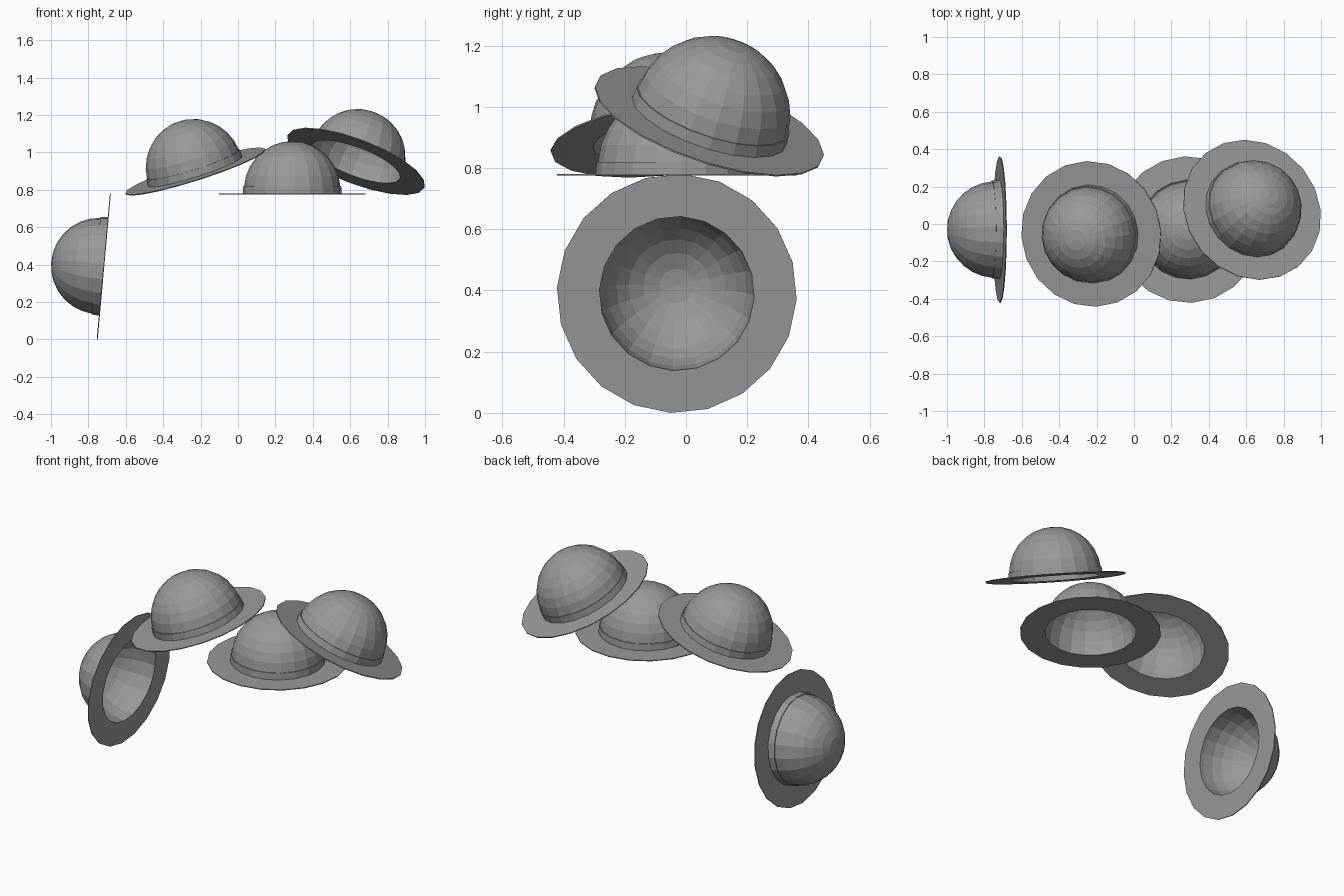
import bpy
import bmesh
import math
from mathutils import Matrix, Vector

SIDES = 20
BRIM_R, BAND_R, DOME_R, INNER_R = 0.392, 0.265, 0.258, 0.253
THICK, BAND_H, DOME_Z = 0.005, 0.045, 0.027

cube = bpy.data.objects.get("Cube")
if cube:
    bpy.data.objects.remove(cube)

grey = bpy.data.materials.new("mid grey felt")
grey.use_nodes = True
colour = (0.32, 0.32, 0.32, 1)
grey.diffuse_color = colour
grey.node_tree.nodes["Principled BSDF"].inputs["Base Color"].default_value = colour


def dome_arc(radius, start, steps=7):
    """Profile points of a dome, from its lower edge up to the crown."""
    arc = []
    for i in range(steps + 1):
        a = start + (math.pi / 2 - start) * i / steps
        arc.append((radius * math.cos(a), DOME_Z + radius * math.sin(a)))
    return arc


def hat_profile():
    """Closed cross-section: crown outside, band, brim, then hollow inside."""
    outside = dome_arc(DOME_R, math.asin((BAND_H - DOME_Z) / DOME_R))
    inside = dome_arc(INNER_R, 0)
    return (outside[::-1]
            + [(BAND_R - 0.003, BAND_H), (BAND_R, THICK), (BRIM_R, THICK),
               (BRIM_R, 0), (INNER_R, 0)]
            + inside)


def make_hat(name, centre, axis, turn):
    """Spin the cross-section into a hat and tilt it along its axis."""
    bm = bmesh.new()
    verts = [bm.verts.new((r, 0, z)) for r, z in hat_profile()]
    edges = [bm.edges.new(pair) for pair in zip(verts, verts[1:])]
    bmesh.ops.spin(bm, geom=verts + edges, cent=(0, 0, 0), axis=(0, 0, 1),
                   angle=2 * math.pi, steps=SIDES, use_duplicate=False)
    bmesh.ops.remove_doubles(bm, verts=bm.verts, dist=0.0005)
    bmesh.ops.recalc_face_normals(bm, faces=bm.faces)
    tilt = Vector((0, 0, 1)).rotation_difference(Vector(axis).normalized())
    bm.transform(Matrix.Translation(centre) @ tilt.to_matrix().to_4x4()
                 @ Matrix.Rotation(math.radians(turn), 4, "Z"))
    mesh = bpy.data.meshes.new(name)
    bm.to_mesh(mesh)
    bm.free()
    mesh.materials.append(grey)
    bpy.context.collection.objects.link(bpy.data.objects.new(name, mesh))


# Four matching hats: one on its side, one flat, two leaning
make_hat("sideways_hat", (-0.715, -0.03, 0.39), (-0.996, 0, 0.09), 3)
make_hat("flat_hat", (0.29, -0.03, 0.775), (0, 0, 1), 3)
make_hat("right_leaning_hat", (-0.228, -0.053, 0.895), (-0.30, -0.12, 0.946), 3)
make_hat("left_leaning_hat", (0.63, 0.075, 0.95), (0.34, 0.30, 0.89), 3)
